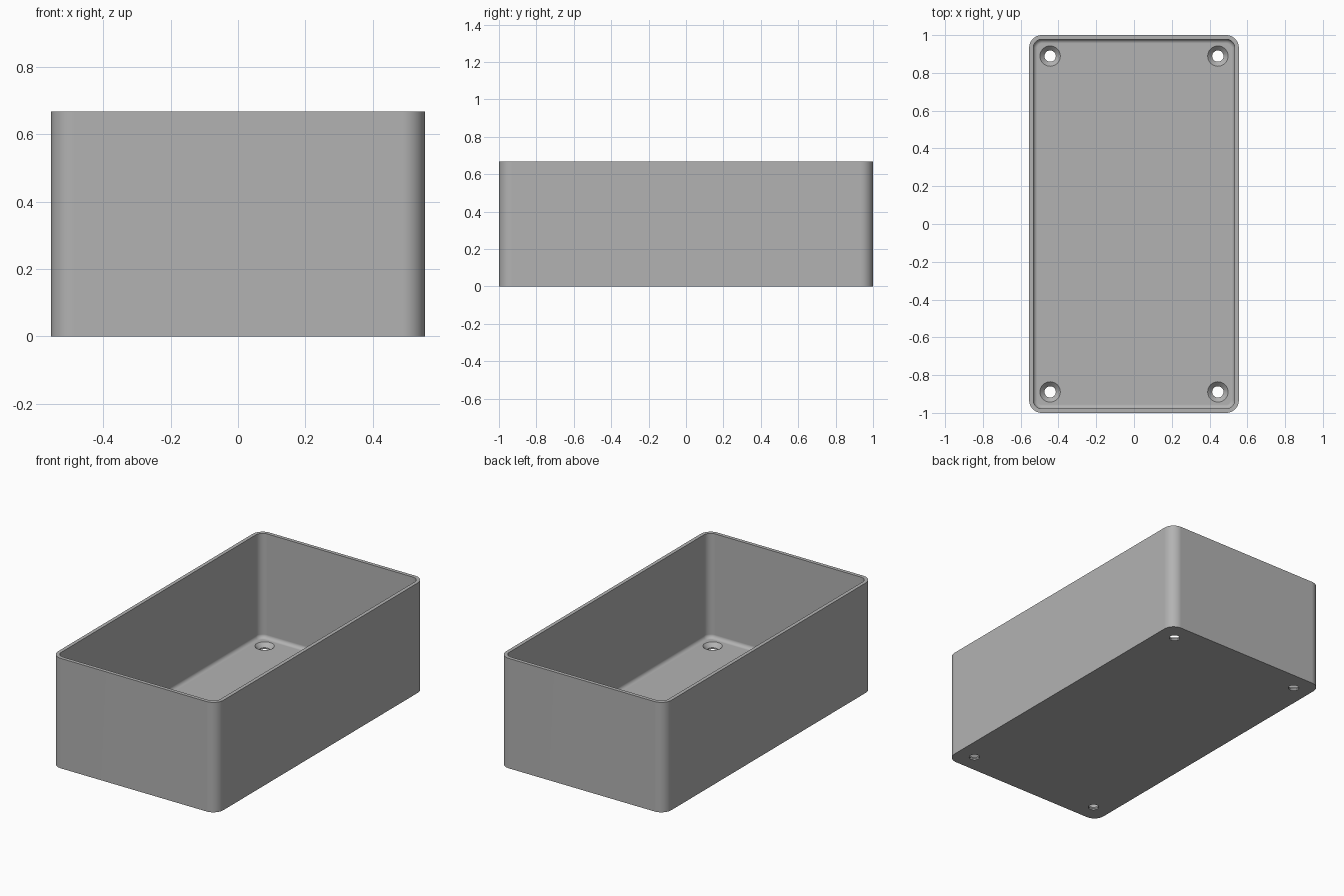
import bpy, bmesh, math

cube = bpy.data.objects.get("Cube")
if cube:
    bpy.data.objects.remove(cube, do_unlink=True)

HALF_X, HALF_Y, HEIGHT = 0.555, 1.0, 0.667
CORNER, WALL, FLOOR, FILLET = 0.067, 0.022, 0.033, 0.022
HOLE_X, HOLE_Y, HOLE_R, SINK_R = 0.444, 0.889, 0.03, 0.054
STEPS = 10

grey = bpy.data.materials.new("plain grey")
grey.use_nodes = True
colour = (0.45, 0.45, 0.45, 1)
grey.diffuse_color = colour
grey.node_tree.nodes["Principled BSDF"].inputs["Base Color"].default_value = colour


def ring(bm, inset, z):
    """Rounded rectangle of vertices, inset from the outer outline."""
    r = CORNER - inset
    verts = []
    for quarter, (sx, sy) in enumerate([(1, 1), (-1, 1), (-1, -1), (1, -1)]):
        for i in range(STEPS + 1):
            a = (quarter + i / STEPS) * math.pi / 2
            verts.append(bm.verts.new((sx * (HALF_X - CORNER) + r * math.cos(a),
                                       sy * (HALF_Y - CORNER) + r * math.sin(a), z)))
    return verts


def new_object(name, bm):
    bmesh.ops.recalc_face_normals(bm, faces=bm.faces[:])
    mesh = bpy.data.meshes.new(name)
    bm.to_mesh(mesh)
    bm.free()
    mesh.materials.append(grey)
    obj = bpy.data.objects.new(name, mesh)
    bpy.context.collection.objects.link(obj)
    return obj


# Open box: outer wall, rim, inner wall and rounded floor edge
bm = bmesh.new()
section = [(0, 0), (0, HEIGHT), (WALL, HEIGHT)]
for i in range(7):
    a = i / 6 * math.pi / 2
    section.append((WALL + FILLET * (1 - math.cos(a)), FLOOR + FILLET * (1 - math.sin(a))))
rings = [ring(bm, inset, z) for inset, z in section]
for low, high in zip(rings, rings[1:]):
    for i in range(len(low)):
        j = (i + 1) % len(low)
        bm.faces.new((low[i], low[j], high[j], high[i]))
bm.faces.new(rings[0])
bm.faces.new(rings[-1])
box = new_object("open_box", bm)

# Countersunk screw holes in the floor corners
bm = bmesh.new()
profile = [(HOLE_R, -0.05), (HOLE_R, FLOOR - SINK_R + HOLE_R), (SINK_R, FLOOR), (SINK_R, FLOOR + 0.05)]
for sx in (-1, 1):
    for sy in (-1, 1):
        loops = [[bm.verts.new((sx * HOLE_X + r * math.cos(k * math.tau / 32),
                                sy * HOLE_Y + r * math.sin(k * math.tau / 32), z))
                  for k in range(32)] for r, z in profile]
        for low, high in zip(loops, loops[1:]):
            for k in range(32):
                n = (k + 1) % 32
                bm.faces.new((low[k], low[n], high[n], high[k]))
        bm.faces.new(loops[0][::-1])
        bm.faces.new(loops[-1])
cutter = new_object("hole_cutter", bm)
cutter.hide_render = True

cut = box.modifiers.new("screw_holes", "BOOLEAN")
cut.operation = "DIFFERENCE"
cut.solver = "EXACT"
cut.object = cutter

bpy.ops.object.select_all(action="DESELECT")
box.select_set(True)
bpy.context.view_layer.objects.active = box
bpy.ops.object.modifier_apply(modifier=cut.name)
bpy.data.objects.remove(cutter, do_unlink=True)

# Smooth rounded corners with flat panels and crisp rims
bpy.ops.object.shade_smooth_by_angle(angle=math.radians(30))
flat = box.modifiers.new("even_shading", "WEIGHTED_NORMAL")
flat.keep_sharp = True
